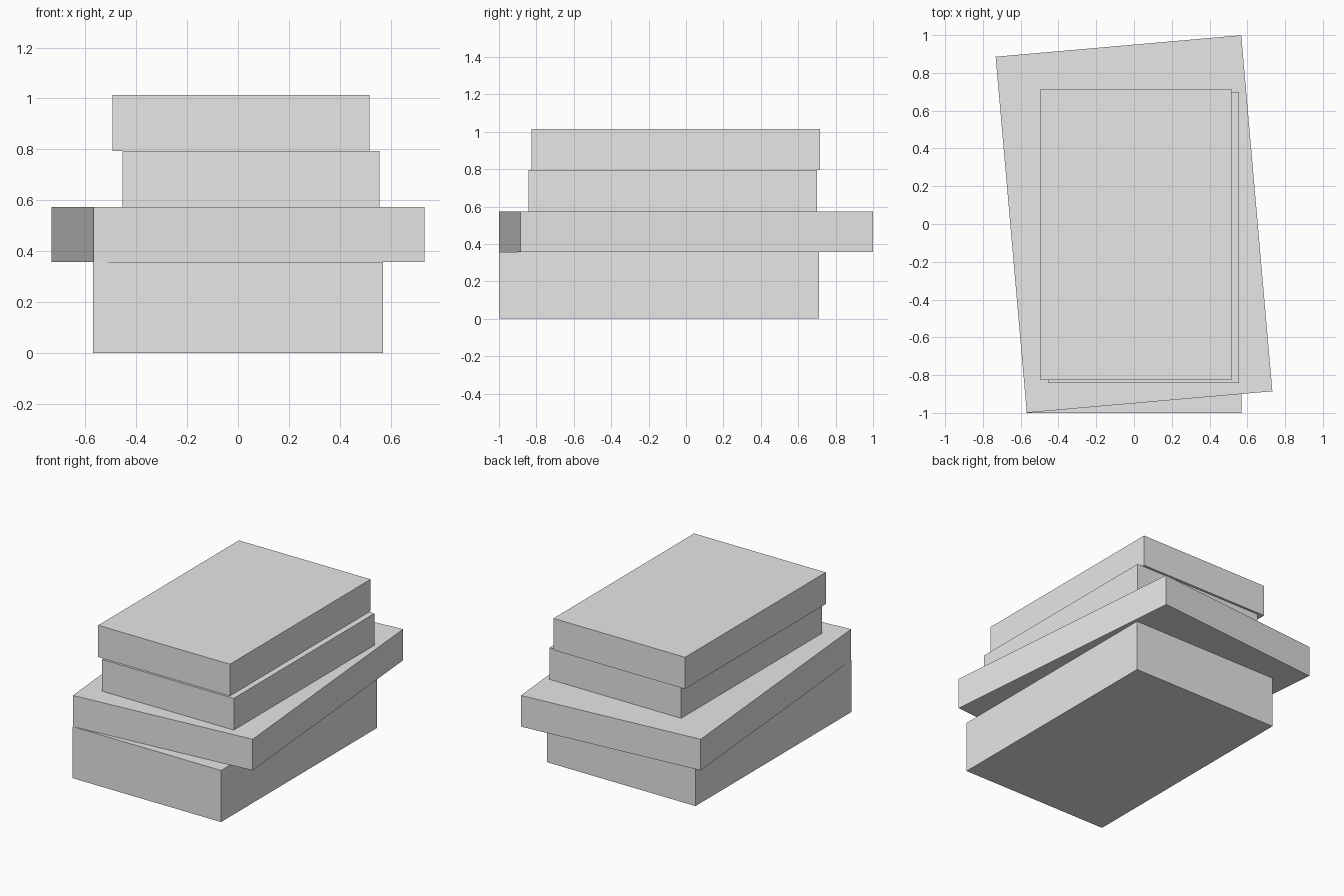
import bpy
import bmesh
from math import radians
from mathutils import Matrix, Vector

cube = bpy.data.objects.get("Cube")
if cube:
    bpy.data.objects.remove(cube, do_unlink=True)

# Single flat colour
grey = bpy.data.materials.new("light_grey")
grey.use_nodes = True
colour = (0.8, 0.8, 0.8, 1)
grey.diffuse_color = colour
grey.node_tree.nodes["Principled BSDF"].inputs["Base Color"].default_value = colour


def slab(name, centre, size, turn=0):
    """Box with its origin at its centre, turned about z by some degrees."""
    mesh = bpy.data.meshes.new(name)
    bm = bmesh.new()
    bmesh.ops.create_cube(bm, size=1, matrix=Matrix.Diagonal(Vector(size).to_4d()))
    bm.to_mesh(mesh)
    bm.free()
    mesh.materials.append(grey)
    obj = bpy.data.objects.new(name, mesh)
    obj.location = centre
    obj.rotation_euler.z = radians(turn)
    bpy.context.collection.objects.link(obj)
    return obj


# Stack of books, from the thick one at the bottom upwards
slab("bottom_book", (0, -0.145, 0.179), (1.14, 1.71, 0.358))
slab("turned_book", (0, 0, 0.466), (1.305, 1.892, 0.216), turn=5)
slab("third_book", (0.052, -0.071, 0.684), (1.01, 1.542, 0.22))
slab("top_book", (0.011, -0.055, 0.904), (1.01, 1.542, 0.22))
